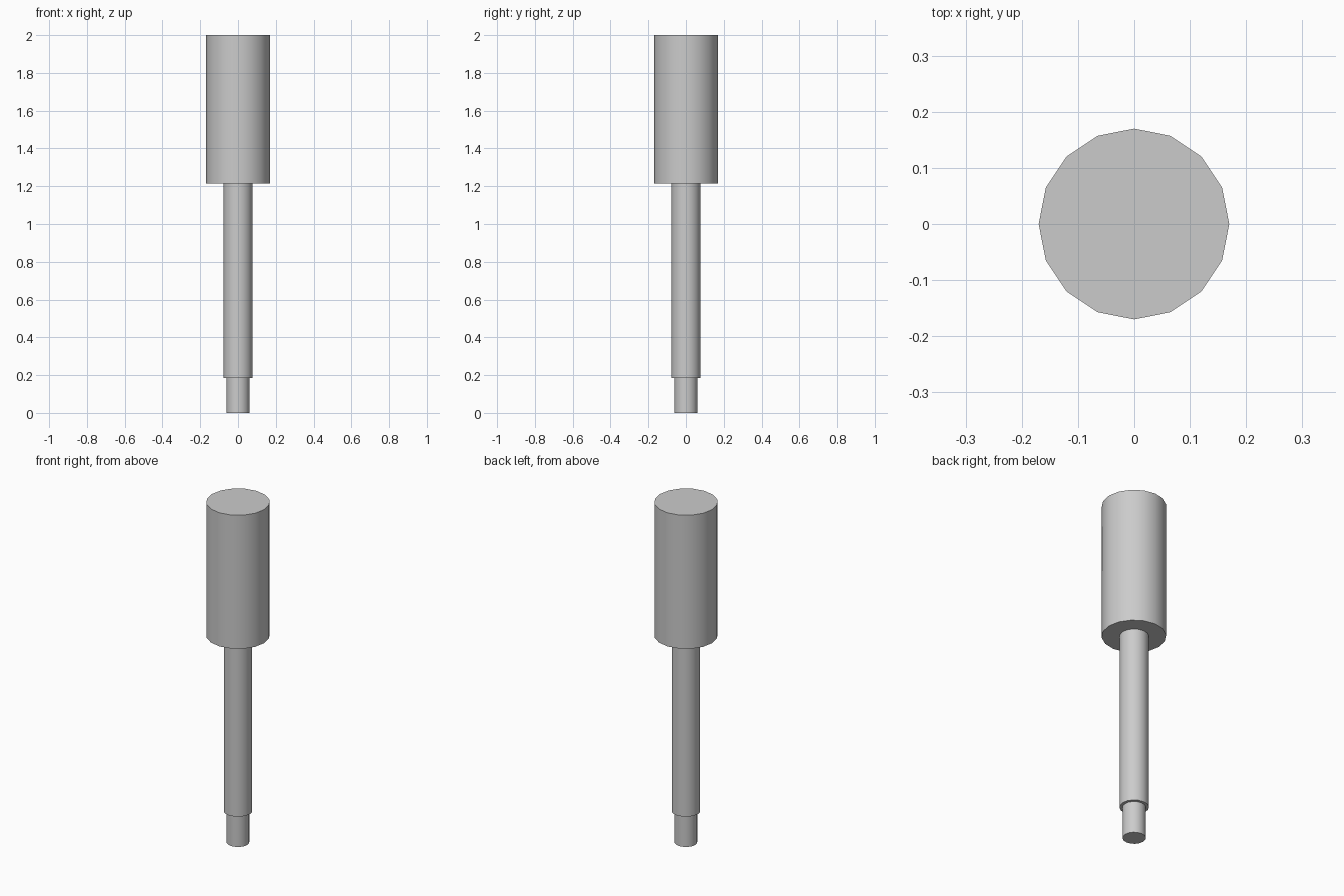
import bpy
import math

cube = bpy.data.objects.get("Cube")
if cube:
    bpy.data.objects.remove(cube, do_unlink=True)

SIDES = 16

# Single plain grey for every part
grey = bpy.data.materials.new("plain_grey")
grey.use_nodes = True
colour = (0.6, 0.6, 0.6, 1.0)
grey.diffuse_color = colour
grey.node_tree.nodes["Principled BSDF"].inputs["Base Color"].default_value = colour


def rod(name, radius, bottom, top):
    """Upright smooth-sided cylinder with flat caps."""
    bpy.ops.mesh.primitive_cylinder_add(
        vertices=SIDES, radius=radius, depth=top - bottom,
        location=(0, 0, (bottom + top) / 2))
    part = bpy.context.object
    part.name = part.data.name = name
    part.data.materials.append(grey)
    bpy.ops.object.shade_smooth_by_angle(angle=math.radians(40))
    return part


# Narrow tip, long shaft and thick handle stacked along the axis
rod("tip", 0.061, 0.0, 0.185)
rod("shaft", 0.077, 0.185, 1.215)
rod("handle", 0.17, 1.215, 2.0)
